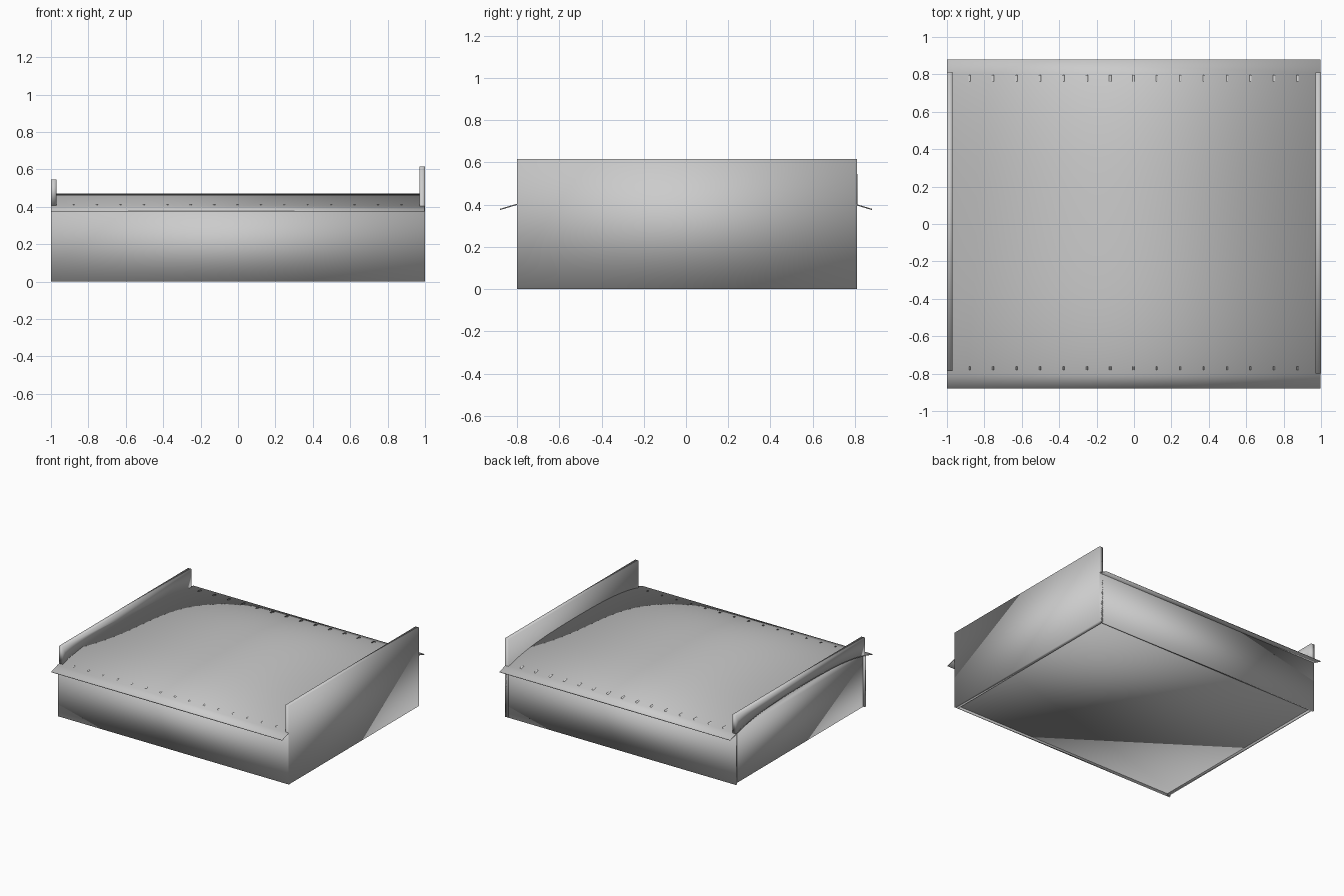
import bpy, bmesh

if "Cube" in bpy.data.objects:
    bpy.data.objects.remove(bpy.data.objects["Cube"])


def extrude_x(name, profile, x0, x1):
    """Extrude a closed (y, z) outline along x, smooth shaded."""
    bm = bmesh.new()
    a = [bm.verts.new((x0, y, z)) for y, z in profile]
    b = [bm.verts.new((x1, y, z)) for y, z in profile]
    n = len(profile)
    bm.faces.new(a)
    bm.faces.new(b[::-1])
    for i in range(n):
        j = (i + 1) % n
        bm.faces.new((a[j], a[i], b[i], b[j]))
    bmesh.ops.recalc_face_normals(bm, faces=bm.faces)
    for f in bm.faces:
        f.smooth = True
    me = bpy.data.meshes.new(name)
    bm.to_mesh(me)
    bm.free()
    ob = bpy.data.objects.new(name, me)
    bpy.context.collection.objects.link(ob)
    return ob


def rect(y0, y1, z0, z1):
    return [(y0, z0), (y1, z0), (y1, z1), (y0, z1)]


def roof_z(y):
    return 0.47 - 0.041 * y ** 2 - 0.097 * y ** 4


def arc(y0, y1, drop=0.0, n=24):
    ys = [y0 + (y1 - y0) * i / n for i in range(n + 1)]
    return [(y, roof_z(y) - drop) for y in ys]


# Vaulted roof sheet with overhanging eaves
T = 0.006
extrude_x("roof", arc(-0.88, 0.88) + arc(0.88, -0.88, T), -1.0, 0.998)

# Long walls
extrude_x("front_wall", rect(-0.80, -0.785, 0, 0.40), -1.0, 0.999)
extrude_x("back_wall", rect(0.795, 0.81, 0, 0.40), -1.0, 0.999)

# Right end wall rising into a tall parapet
extrude_x("right_wall", rect(-0.80, 0.81, 0, 0.615), 0.97, 1.0)

# Left end wall, slightly recessed, with a lower parapet above the roof
extrude_x("left_wall", [(-0.79, 0.0), (0.80, 0.0)] + arc(0.80, -0.79, T), -0.985, -0.97)
extrude_x("left_parapet", [(0.812, 0.545), (-0.785, 0.545)] + arc(-0.785, 0.812, 0.002),
          -1.0, -0.97)

# Floor, slightly recessed between the walls
extrude_x("floor", rect(-0.785, 0.795, 0.012, 0.025), -0.975, 0.975)

# Cross beams whose ends poke through the roof near the eaves
for i in range(15):
    x = -0.88 + i * 0.1254
    extrude_x(f"beam_{i + 1}", rect(-0.78, 0.797, 0.37, 0.413), x - 0.006, x + 0.006)
